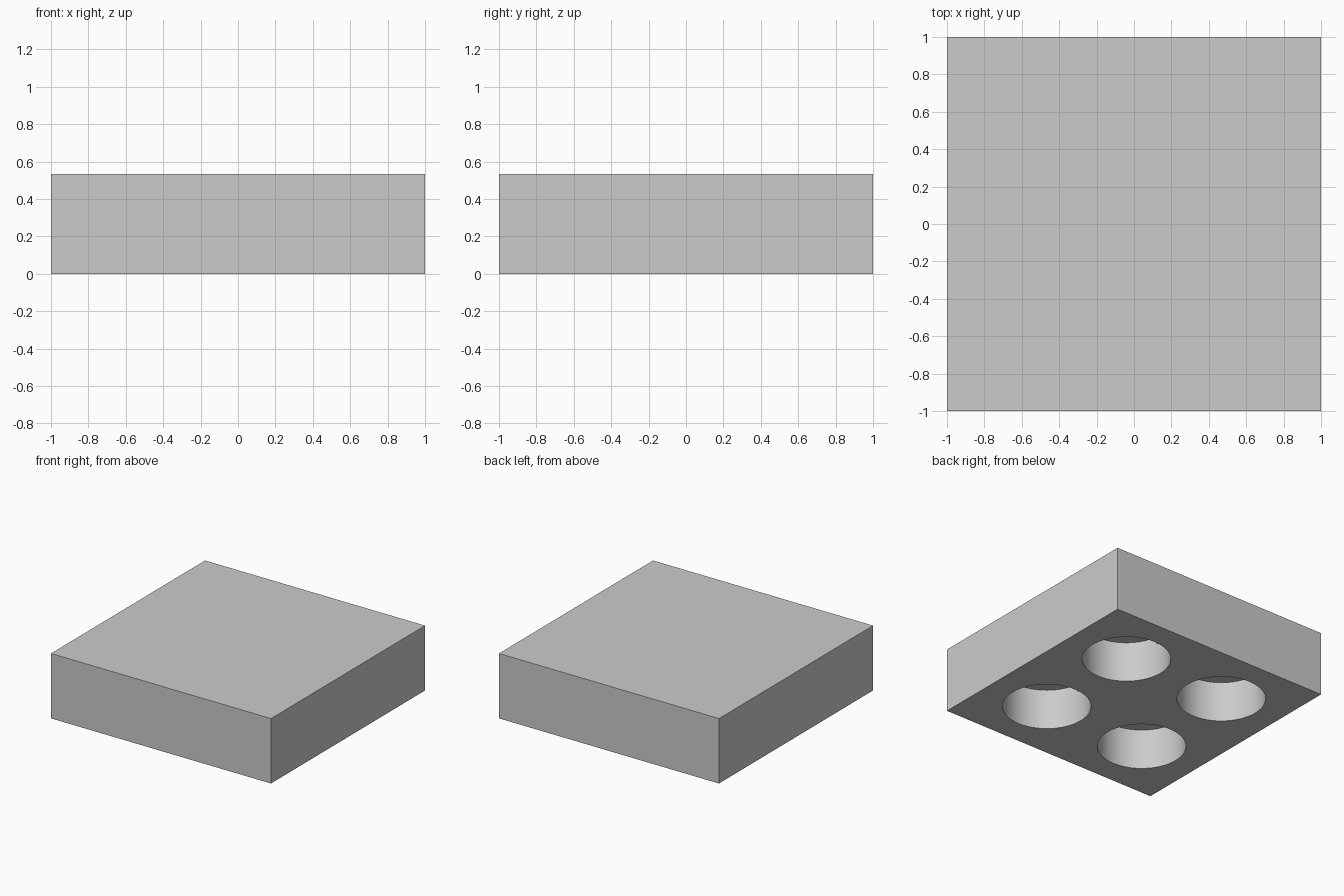
import bpy
import math

cube = bpy.data.objects.get("Cube")
if cube:
    bpy.data.objects.remove(cube, do_unlink=True)

UNIT = 1 / 15            # block is 30 x 30 x 8 units
HEIGHT = 8 * UNIT
DEPTH = 5 * UNIT         # pocket depth from the underside
OFFSET = 7 * UNIT        # pocket centre from the middle

grey = bpy.data.materials.new("light_grey")
grey.use_nodes = True
colour = (0.6, 0.6, 0.6, 1)
grey.diffuse_color = colour
grey.node_tree.nodes["Principled BSDF"].inputs["Base Color"].default_value = colour


def box(name, size, centre):
    bpy.ops.mesh.primitive_cube_add(size=1, location=centre)
    ob = bpy.context.object
    ob.name = name
    ob.scale = size
    bpy.ops.object.transform_apply(location=True, rotation=False, scale=True)
    ob.data.materials.append(grey)
    return ob


def cut(target, cutter):
    """Subtract the cutter from the target, then discard it."""
    cutter.hide_render = True
    mod = target.modifiers.new("cut", 'BOOLEAN')
    mod.operation = 'DIFFERENCE'
    mod.solver = 'EXACT'
    mod.object = cutter
    bpy.context.view_layer.objects.active = target
    bpy.ops.object.modifier_apply(modifier=mod.name)
    bpy.data.objects.remove(cutter, do_unlink=True)


# Solid square block
block = box("block", (2, 2, HEIGHT), (0, 0, HEIGHT / 2))

# Four round blind pockets in the underside
for x in (-OFFSET, OFFSET):
    for y in (-OFFSET, OFFSET):
        bpy.ops.mesh.primitive_cylinder_add(
            vertices=96, radius=5 * UNIT, depth=2 * DEPTH, location=(x, y, 0))
        pocket = bpy.context.object
        pocket.name = "pocket_cutter"
        pocket.data.materials.append(grey)
        cut(block, pocket)

# Narrow channel along the pocket ceilings, joining each left and right pair
for y in (-OFFSET, OFFSET):
    cut(block, box("channel_cutter", (6 * UNIT, UNIT, UNIT), (0, y, DEPTH - UNIT / 2)))

# Smooth pocket walls, sharp edges elsewhere
bpy.ops.object.select_all(action='DESELECT')
block.select_set(True)
bpy.context.view_layer.objects.active = block
bpy.ops.object.shade_smooth_by_angle(angle=math.radians(30))
